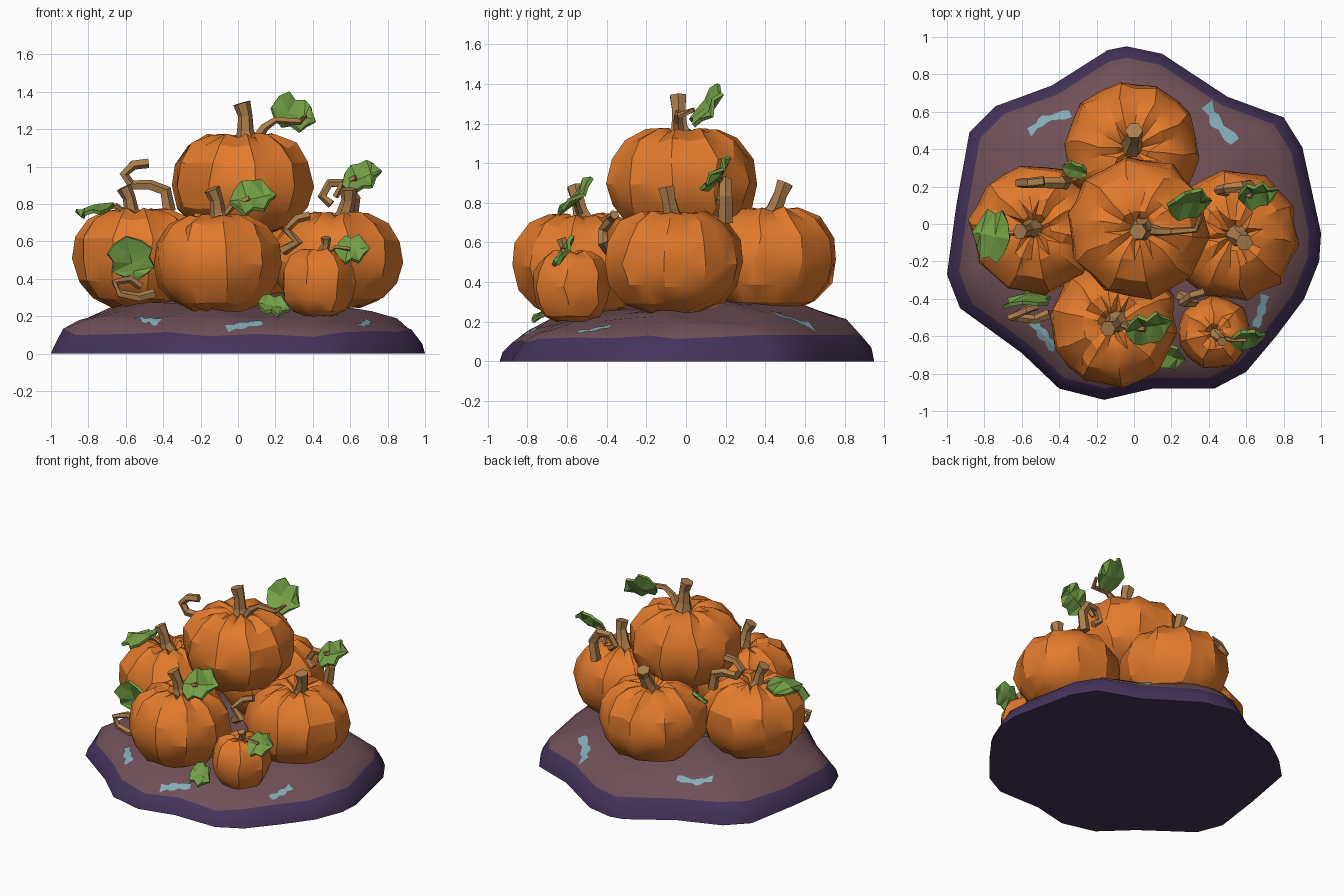
import bpy, bmesh, math, random
from mathutils import Vector
from mathutils.bvhtree import BVHTree

random.seed(7)
if "Cube" in bpy.data.objects:
    bpy.data.objects.remove(bpy.data.objects["Cube"])


def material(name, r, g, b):
    col = [((c / 255 + 0.055) / 1.055) ** 2.4 for c in (r, g, b)] + [1]
    m = bpy.data.materials.new(name)
    m.use_nodes = True
    m.diffuse_color = col
    m.node_tree.nodes["Principled BSDF"].inputs["Base Color"].default_value = col
    return m


ORANGE = material("pumpkin orange", 225, 122, 44)
BROWN = material("stem brown", 172, 126, 76)
GREEN = material("leaf green", 116, 160, 70)
PURPLE = material("dark purple", 70, 52, 92)
MAUVE = material("mauve earth", 112, 80, 88)
BLUE = material("pale blue", 130, 172, 182)


def jit(a):
    return random.uniform(-a, a)


def finish(name, bm, mats, angle=0):
    me = bpy.data.meshes.new(name)
    bm.to_mesh(me)
    bm.free()
    for m in mats:
        me.materials.append(m)
    if angle:
        me.shade_smooth()
        me.set_sharp_from_angle(angle=math.radians(angle))
    ob = bpy.data.objects.new(name, me)
    bpy.context.collection.objects.link(ob)
    return ob


def loft(name, rings, mats, angle=0, split=None):
    """Skin closed rings of points; faces from ring `split` up use material 1."""
    bm = bmesh.new()
    loops = [[bm.verts.new(p) for p in ring] for ring in rings]
    n = len(loops[0])
    for k in range(len(loops) - 1):
        a, b = loops[k], loops[k + 1]
        for i in range(n):
            j = (i + 1) % n
            f = bm.faces.new((a[i], a[j], b[j], b[i]))
            f.material_index = int(split is not None and k >= split)
    bm.faces.new(loops[0][::-1])
    bm.faces.new(loops[-1]).material_index = int(split is not None)
    bmesh.ops.recalc_face_normals(bm, faces=bm.faces)
    bmesh.ops.triangulate(bm, faces=[f for f in bm.faces if len(f.verts) == 4])
    return finish(name, bm, mats, angle)


def tube(name, path, radii, sides=5):
    path = [Vector(p) for p in path]
    rings = []
    for i, p in enumerate(path):
        t = (path[min(i + 1, len(path) - 1)] - path[max(i - 1, 0)]).normalized()
        side = Vector((0, 1, 0)).cross(t).normalized()
        up = t.cross(side)
        r = radii[min(i, len(radii) - 1)]
        rings.append([p + r * (math.cos(a) * side + math.sin(a) * up)
                      for a in (math.tau * k / sides for k in range(sides))])
    return loft(name, rings, [BROWN])


# Earth mound
outline = [(-.04, .95), (-.14, .93), (-.44, .74), (-.74, .63), (-.88, .49), (-.95, .1),
           (-1, -.27), (-.93, -.45), (-.6, -.69), (-.4, -.88), (-.16, -.94), (.1, -.88),
           (.43, -.88), (.6, -.79), (.76, -.6), (.91, -.4), (.99, -.2), (1, -.05),
           (.9, .41), (.8, .57), (.5, .68), (.15, .91)]
levels = [(1, 0), (.985, .05), (.935, .12), (.85, .18), (.72, .23), (.5, .28), (.25, .3)]
rings = []
for k, (s, z) in enumerate(levels):
    wob = 0 if k == 0 else .018
    rings.append([(x * s, y * s, z + jit(wob) + z * .13 * y) for x, y in outline])
mound = loft("mound", rings, [PURPLE, MAUVE], 40, split=2)

# Blue streaks lying on the mound
tree = BVHTree.FromPolygons([v.co for v in mound.data.vertices],
                            [p.vertices for p in mound.data.polygons])


def streak(name, points, width):
    bm = bmesh.new()
    dense = []
    for a, b in zip(points, points[1:]):
        dense += [Vector(a).lerp(Vector(b), t / 4) for t in range(4)]
    dense.append(Vector(points[-1]))
    d = (dense[-1] - dense[0]).normalized()
    rows = []
    for i, p in enumerate(dense):
        w = width * (.35 + abs(math.cos(i * .9)) * .65)
        row = []
        for s in (-.5, 0, .5):
            q = p + s * w * Vector((-d.y, d.x))
            hit = tree.ray_cast(Vector((q.x, q.y, 2)), Vector((0, 0, -1)))[0]
            row.append(bm.verts.new(hit + Vector((0, 0, .006))))
        rows.append(row)
    for a, b in zip(rows, rows[1:]):
        for k in (0, 1):
            bm.faces.new((a[k], b[k], b[k + 1], a[k + 1]))
    bmesh.ops.recalc_face_normals(bm, faces=bm.faces)
    for f in bm.faces:
        f.normal_update()
        if f.normal.z < 0:
            f.normal_flip()
    finish(name, bm, [BLUE])


streak("streak_back_left", [(.39, .64), (.44, .54), (.54, .44)], .07)
streak("streak_back_right", [(-.56, .49), (-.48, .56), (-.34, .59)], .05)
streak("streak_front_right", [(-.54, -.52), (-.48, -.6), (-.42, -.67)], .06)
streak("streak_front_left", [(.7, -.38), (.68, -.47), (.65, -.55)], .05)
streak("streak_front", [(-.06, -.82), (.03, -.78), (.13, -.74)], .05)

# Pumpkins: ribbed lathe shapes
profile = [(.12, .05), (.38, 0), (.7, .08), (.92, .26), (1, .48), (.95, .7),
           (.76, .89), (.48, .99), (.24, .98), (.1, .9)]


def pumpkin(name, x, y, z0, z1, r, sides=20):
    h = z1 - z0
    turn = random.random()
    rings = []
    for pr, pz in profile:
        ring = []
        for i in range(sides):
            a = math.tau * (i + turn + jit(.18)) / sides
            rr = r * pr * (1.01 if i % 2 else .955) * (1 + jit(.025))
            dip = .035 * h if i % 2 == 0 and pz > .85 else 0
            ring.append((x + rr * math.cos(a), y + rr * math.sin(a),
                         z0 + h * (pz + jit(.018)) - dip))
        rings.append(ring)
    loft(name, rings, [ORANGE], 28)


pumpkin("top_pumpkin", .02, -.02, .64, 1.18, .38)
pumpkin("front_pumpkin", -.11, -.53, .23, .75, .345)
pumpkin("right_pumpkin", -.53, -.03, .25, .78, .35)
pumpkin("left_pumpkin", .53, -.06, .25, .76, .355)
pumpkin("back_pumpkin", -.01, .4, .26, .78, .365)
pumpkin("small_pumpkin", .43, -.58, .2, .56, .2, 14)


# Stems: flared at the foot, chopped at the tip
def stem(name, foot, tip, r):
    foot, tip = Vector(foot), Vector(tip)
    mid = foot.lerp(tip, .35)
    tube(name, [foot, mid, foot.lerp(tip, .7) + Vector((.01, 0, 0)), tip],
         [r * 1.7, r, r * .85, r * 1.05], 6)


stem("top_stem", (.05, -.03, 1.11), (.02, -.04, 1.34), .045)
stem("front_stem", (-.09, -.52, .69), (-.14, -.56, .88), .042)
stem("right_stem", (-.55, -.02, .7), (-.61, -.04, .89), .04)
stem("left_stem", (.56, -.06, .68), (.59, -.1, .88), .045)
stem("back_stem", (-.01, .42, .7), (0, .5, .9), .045)
stem("small_stem", (.44, -.59, .5), (.47, -.63, .62), .027)

# Curling vines
tube("top_vine", [(.08, -.03, 1.12), (.14, -.04, 1.21), (.2, -.04, 1.25), (.33, -.03, 1.24),
                  (.36, .04, 1.27)], [.035, .025, .02, .018, .012])
tube("right_vine", [(-.37, .22, .76), (-.39, .22, .87), (-.47, .22, .9), (-.57, .22, .9),
                    (-.61, .22, .96), (-.56, .22, 1.01), (-.48, .23, 1.02)], [.038, .035, .03, .028])
tube("left_vine", [(.6, .2, .7), (.62, .2, .83), (.57, .2, .91), (.49, .19, .91),
                   (.45, .18, .84), (.5, .17, .8)], [.038, .035, .03, .025])
tube("left_leaf_stalk", [(.52, .2, .84), (.56, .18, .91), (.63, .15, .94)], [.018])
tube("middle_vine", [(.24, -.38, .55), (.32, -.42, .6), (.26, -.42, .66), (.31, -.38, .72),
                     (.38, -.36, .74)], [.03, .028, .025])
tube("ground_vine", [(-.45, -.48, .32), (-.53, -.51, .3), (-.63, -.5, .32), (-.66, -.5, .38),
                     (-.58, -.46, .4), (-.52, -.44, .36)], [.028, .025, .022])
tube("front_leaf_stalk", [(-.08, -.53, .73), (-.03, -.55, .79), (.06, -.56, .83)], [.018])
tube("small_leaf_stalk", [(.46, -.6, .53), (.52, -.62, .57), (.6, -.62, .56)], [.012])
tube("right_leaf_stalk", [(-.58, -.03, .74), (-.65, -.05, .79), (-.74, -.06, .77)], [.015])

# Leaves: lobed outline folded along a mid rib
half = [(-.38, .3), (-.2, .5), (-.02, .4), (.2, .47), (.32, .26)]
ribs = [-.5, -.3, -.12, .08, .25, .38]


def leaf(name, centre, along, across, fold=.03):
    c, u, v = Vector(centre), Vector(along), Vector(across)
    n = u.cross(v).normalized()
    bm = bmesh.new()
    spine = [bm.verts.new(c + u * t - n * fold * (1 - abs(t))) for t in ribs]
    tip = bm.verts.new(c + u * .5 - n * fold)
    for s in (1, -1):
        edge = [bm.verts.new(c + u * a + v * b * s + n * jit(fold * .6)) for a, b in half]
        edge = [spine[0]] + edge + [tip]
        for k in range(len(edge) - 1):
            a, b = spine[k], spine[min(k + 1, 5)]
            pts = list(dict.fromkeys((a, b, edge[k + 1], edge[k])))
            bm.faces.new(pts if s > 0 else pts[::-1])
    bmesh.ops.triangulate(bm, faces=bm.faces)
    ob = finish(name, bm, [GREEN])
    mod = ob.modifiers.new("thickness", "SOLIDIFY")
    mod.thickness = .02
    mod.offset = 0


leaf("top_leaf", (.3, .1, 1.29), (.24, .02, -.07), (.03, .16, .17))
leaf("front_leaf", (.08, -.56, .84), (.25, .05, .04), (-.02, .15, .18))
leaf("right_leaf", (-.76, -.06, .76), (-.2, .04, -.05), (.04, .28, .02))
leaf("left_leaf", (.66, .15, .95), (.21, .04, .08), (-.03, .12, .15))
leaf("small_leaf", (.61, -.62, .56), (.19, .03, .02), (0, .09, .15), .02)
leaf("low_right_leaf", (-.57, -.41, .5), (.05, .05, -.25), (.24, .02, .03))
leaf("ground_leaf", (.19, -.71, .26), (.17, -.05, -.03), (.02, .13, .1), .02)
leaf("back_leaf", (-.31, .285, .7), (.15, -.04, .02), (.01, .08, .06), .01)
